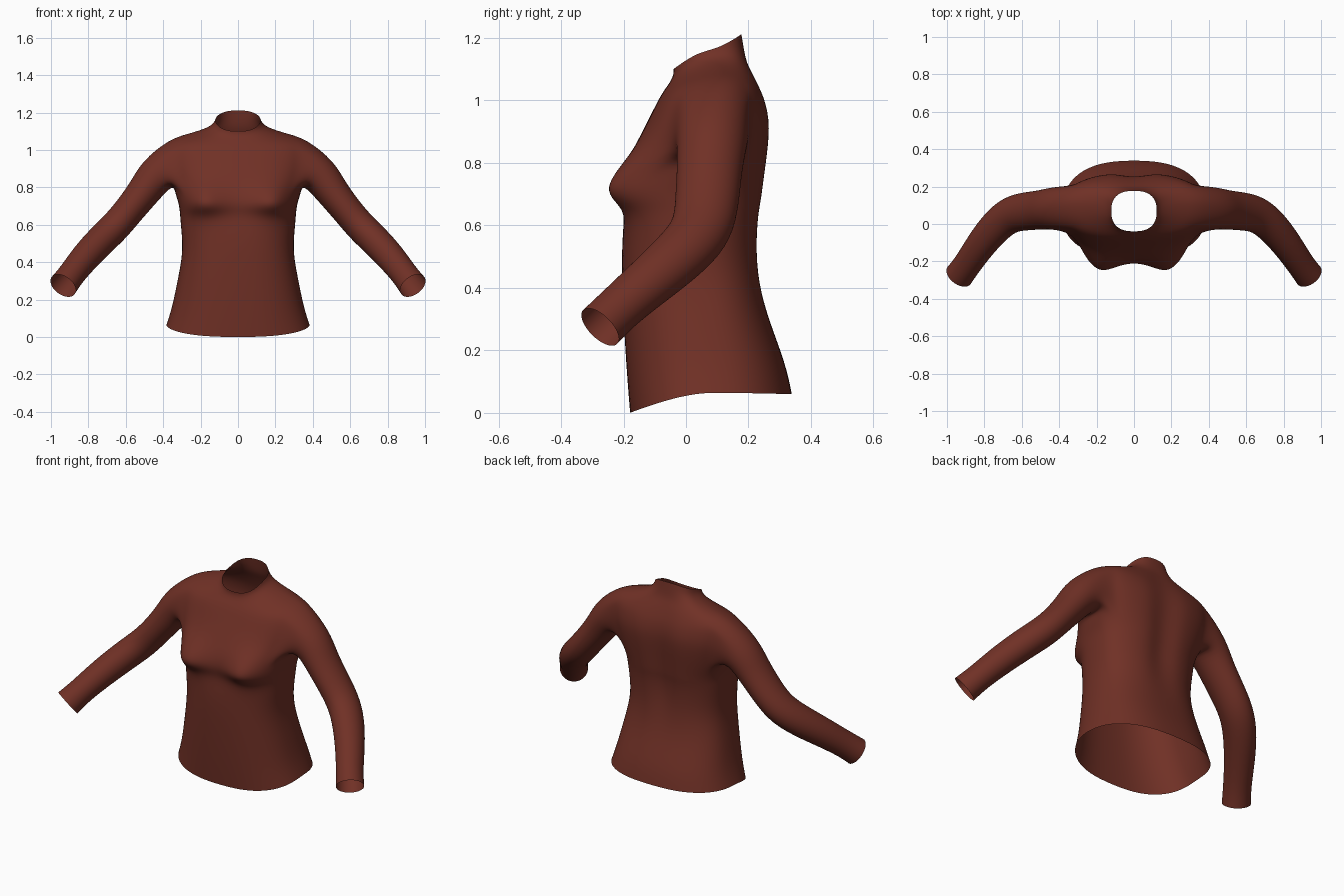
import bpy
import bmesh
from math import cos, sin, pi, exp, copysign
from mathutils import Vector

cube = bpy.data.objects.get("Cube")
if cube:
    bpy.data.objects.remove(cube, do_unlink=True)

# Material
cloth = bpy.data.materials.new("red brown cloth")
cloth.use_nodes = True
colour = (0.162, 0.03, 0.019, 1)
cloth.diffuse_color = colour
bsdf = cloth.node_tree.nodes["Principled BSDF"]
bsdf.inputs["Base Color"].default_value = colour
bsdf.inputs["Roughness"].default_value = 0.9

# Torso rings, hem to collar:
# height at front, side, back; half width; y at front, side, back
RINGS = [
    (0, .065, .06, .385, -.18, .06, .34),
    (.12, .16, .16, .353, -.19, .06, .32),
    (.28, .30, .32, .325, -.2, .05, .257),
    (.45, .45, .45, .295, -.207, .03, .235),
    (.56, .56, .56, .303, -.205, .03, .235),
    (.64, .64, .64, .31, -.195, .04, .242),
    (.68, .68, .68, .313, -.2, .04, .25),
    (.72, .72, .72, .32, -.205, .05, .255),
    (.78, .77, .78, .337, -.195, .07, .262),
    (.85, .84, .86, .36, -.165, .08, .272),
    (.91, .91, .93, .38, -.135, .09, .275),
    (.96, .99, .99, .385, -.11, .10, .262),
    (1.01, 1.06, 1.03, .37, -.085, .11, .245),
    (1.04, 1.087, 1.08, .27, -.065, .11, .22),
    (1.065, 1.112, 1.12, .18, -.047, .10, .197),
    (1.085, 1.135, 1.165, .132, -.04, .08, .186),
    (1.1, 1.16, 1.212, .122, -.04, .07, .178),
]
# Sleeve rings, shoulder to cuff: centre, radius upward, radius forward
SLEEVE = [
    (.43, .085, .88, .105, .115),
    (.50, .075, .78, .09, .105),
    (.58, .068, .68, .083, .104),
    (.655, .055, .59, .084, .1),
    (.73, 0, .52, .084, .095),
    (.82, -.11, .425, .08, .084),
    (.89, -.215, .335, .072, .076),
    (.935, -.275, .275, .078, .078),
]
QUARTER = 8            # columns from the side seam to the centre line
HOLE = 3               # armhole half width in columns
LOW, HIGH = 8, 12      # armhole bottom and top rings


def torso_point(ring, j):
    zf, zs, zb, width, yf, ys, yb = ring
    a = j * pi / 2 / QUARTER
    c = max(cos(a), 0) ** .8
    s = copysign(abs(sin(a)) ** .8, j)
    x = 0 if abs(j) == QUARTER else width * c
    end_y, end_z = (yb, zb) if j > 0 else (yf, zf)
    y = ys + (end_y - ys) * abs(s)
    z = zs + (end_z - zs) * abs(s) ** 1.4
    if j < 0:
        # bust: soft above, tighter below
        reach = .1 if z > .71 else .055
        y -= .085 * exp(-((x - .19) / .1) ** 2 - ((z - .71) / reach) ** 2)
    else:
        # furrow along the spine
        y -= .03 * exp(-(x / .06) ** 2 - ((z - .75) / .3) ** 4)
    return Vector((x, y, z))


bm = bmesh.new()

# Half torso, leaving the armhole open
columns = range(-QUARTER, QUARTER + 1)
grid = [{j: bm.verts.new(torso_point(ring, j)) for j in columns} for ring in RINGS]
for r in range(len(RINGS) - 1):
    for j in range(-QUARTER, QUARTER):
        if LOW <= r < HIGH and -HOLE <= j < HOLE:
            continue
        bm.faces.new((grid[r][j], grid[r][j + 1], grid[r + 1][j + 1], grid[r + 1][j]))

# Armhole edge loop: top centre, forward, down, back, up
loop = [grid[HIGH][j] for j in range(0, -HOLE, -1)]
loop += [grid[r][-HOLE] for r in range(HIGH, LOW, -1)]
loop += [grid[LOW][j] for j in range(-HOLE, HOLE)]
loop += [grid[r][HOLE] for r in range(LOW, HIGH)]
loop += [grid[HIGH][j] for j in range(HOLE, 0, -1)]
count = len(loop)

# Sleeve grown out of the armhole
centres = [Vector(row[:3]) for row in SLEEVE]
for i, row in enumerate(SLEEVE):
    before = centres[max(i - 1, 0)]
    after = centres[min(i + 1, len(centres) - 1)]
    along = (after - before).normalized()
    forward = Vector((0, -1, 0))
    forward = (forward - along * forward.dot(along)).normalized()
    up = forward.cross(along)
    new_loop = []
    for k in range(count):
        a = 2 * pi * k / count
        new_loop.append(bm.verts.new(
            centres[i] + up * (row[3] * cos(a)) + forward * (row[4] * sin(a))))
    for k in range(count):
        n = (k + 1) % count
        bm.faces.new((loop[k], loop[n], new_loop[n], new_loop[k]))
    loop = new_loop

bmesh.ops.delete(bm, geom=[v for v in bm.verts if not v.link_faces], context='VERTS')
for face in bm.faces:
    face.smooth = True

mesh = bpy.data.meshes.new("sweater")
bm.to_mesh(mesh)
bm.free()
mesh.materials.append(cloth)
sweater = bpy.data.objects.new("sweater", mesh)
bpy.context.collection.objects.link(sweater)

# Mirror to the other side, then smooth the cloth
mirror = sweater.modifiers.new("mirror", 'MIRROR')
mirror.use_clip = True
mirror.merge_threshold = .001
subdivide = sweater.modifiers.new("smooth cloth", 'SUBSURF')
subdivide.levels = 2
subdivide.render_levels = 2
